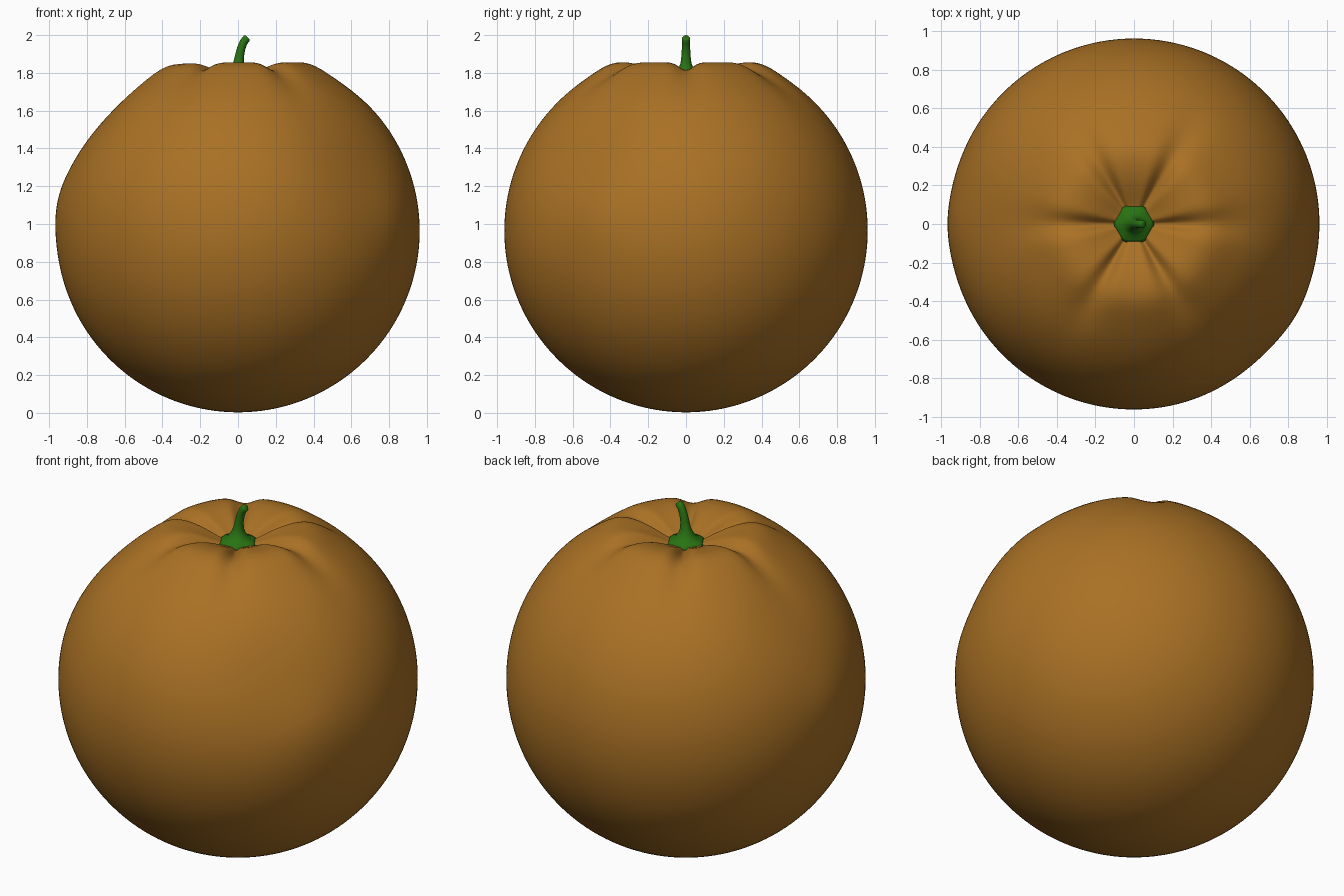
import bpy, bmesh, math
from mathutils import Vector

if "Cube" in bpy.data.objects:
    bpy.data.objects.remove(bpy.data.objects["Cube"])

R, CZ = 0.962, 0.965


def finish(bm, name, color):
    bmesh.ops.recalc_face_normals(bm, faces=bm.faces)
    me = bpy.data.meshes.new(name)
    bm.to_mesh(me)
    bm.free()
    ob = bpy.data.objects.new(name, me)
    bpy.context.collection.objects.link(ob)
    mat = bpy.data.materials.new(name + "_color")
    mat.diffuse_color = (*color, 1)
    mat.use_nodes = True
    mat.node_tree.nodes["Principled BSDF"].inputs["Base Color"].default_value = mat.diffuse_color
    me.materials.append(mat)
    for p in me.polygons:
        p.use_smooth = True
    return ob


def direction(az, el):
    a, e = math.radians(az), math.radians(el)
    return Vector((math.cos(e) * math.cos(a), math.cos(e) * math.sin(a), math.sin(e)))


def bell(x, width):
    return math.exp(-(x / width) ** 2)


# Fruit: sphere with two soft dents, a stem hollow and six creases
DENTS = [(direction(180, 42), 0.04, 0.42), (direction(-43, 24), 0.035, 0.38),
         (direction(180, 9), -0.012, 0.2), (direction(-30, 5), -0.012, 0.2)]
bm = bmesh.new()
bmesh.ops.create_uvsphere(bm, u_segments=192, v_segments=96, radius=R)
for v in bm.verts:
    d = v.co.normalized()
    v.co -= d * sum(depth * bell(d.angle(c), w) for c, depth, w in DENTS)
    r = math.hypot(v.co.x, v.co.y)
    if d.z > 0:
        v.co.z += 0.015 * bell(r - 0.4, 0.1) - 0.17 * bell(r, 0.23)
        step = math.pi / 3
        az = math.atan2(d.y, d.x)
        off = az - round(az / step) * step
        fade = bell(r - 0.25, 0.15 if r < 0.25 else 0.27)
        v.co -= d * 0.05 * fade * bell(off, 0.15)
    v.co.z += CZ
finish(bm, "fruit", (0.4, 0.165, 0.018))

# Stem with flared, lightly lobed cap at its base: (x, z, radius, tilt)
RINGS = [(0, 1.745, 0.085, 0), (0, 1.772, 0.1, 0), (0, 1.785, 0.085, 0),
         (0, 1.795, 0.06, 0), (0, 1.82, 0.042, 0), (0.003, 1.85, 0.029, 0.05),
         (0.008, 1.89, 0.024, 0.15), (0.017, 1.93, 0.022, 0.3),
         (0.03, 1.963, 0.021, 0.5), (0.046, 1.983, 0.021, 0.75),
         (0.051, 1.988, 0.016, 0.8)]
N = 48
bm = bmesh.new()
loops = []
for i, (x, z, rad, tilt) in enumerate(RINGS):
    loop = []
    for k in range(N):
        a = 2 * math.pi * k / N
        q = rad * (1 + (0.04 * math.cos(6 * a) if i < 3 else 0))
        u = q * math.cos(a)
        loop.append(bm.verts.new((x + u * math.cos(tilt), q * math.sin(a),
                                  z - u * math.sin(tilt))))
    loops.append(loop)
for lo, hi in zip(loops, loops[1:]):
    for k in range(N):
        j = (k + 1) % N
        bm.faces.new((lo[k], lo[j], hi[j], hi[k]))
bm.faces.new(loops[0])
bm.faces.new(loops[-1])
finish(bm, "stem", (0.022, 0.17, 0.006))
